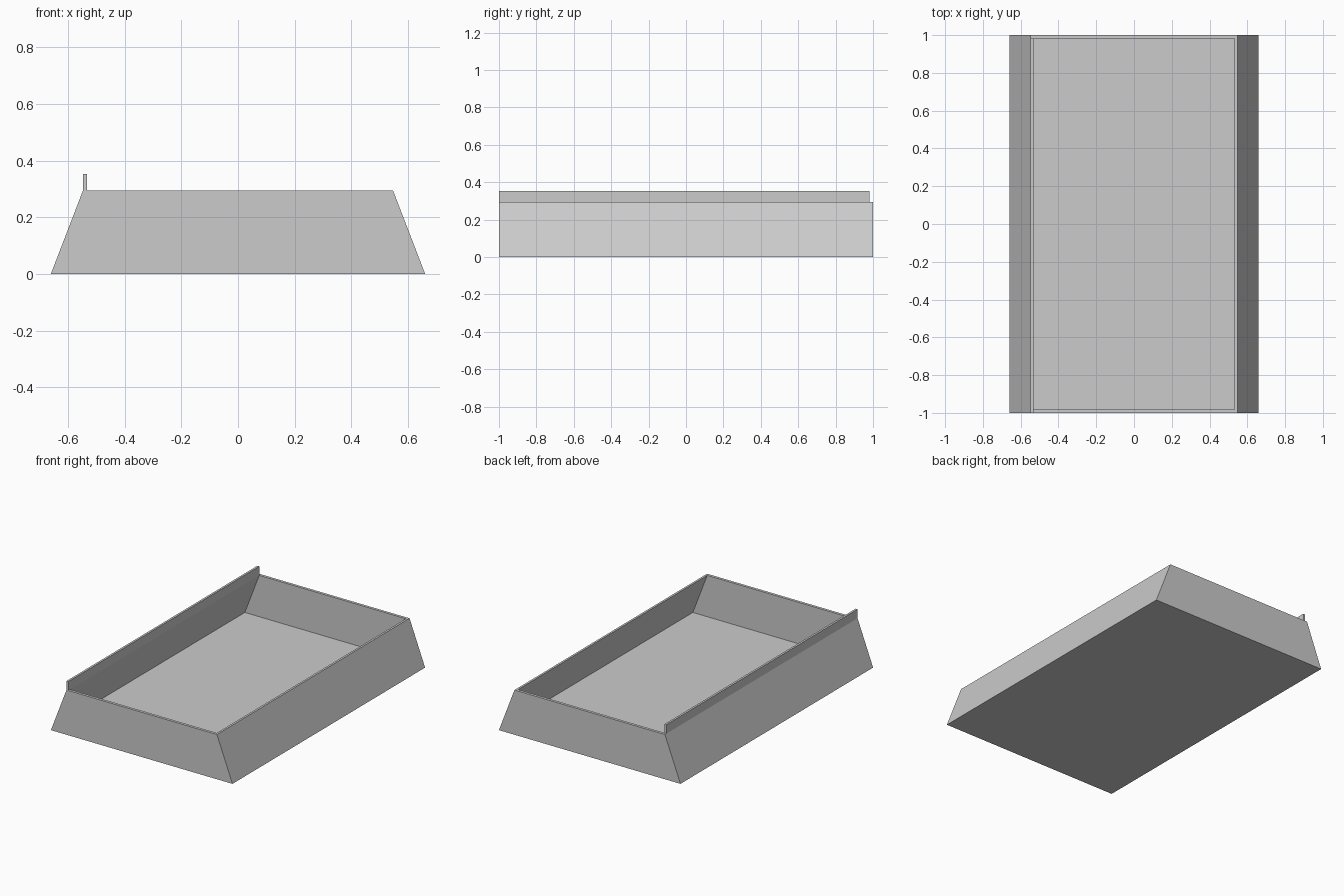
import bpy
import bmesh

cube = bpy.data.objects.get("Cube")
if cube:
    bpy.data.objects.remove(cube, do_unlink=True)

# Overall sizes
HALF_LENGTH = 1.0
BASE_HALF, RIM_HALF = 0.66, 0.547
HEIGHT, FLOOR = 0.294, 0.022
WALL_X, WALL_Y = 0.014, 0.018
LIP_TOP = 0.353

grey = bpy.data.materials.new("plain grey")
grey.use_nodes = True
colour = (0.6, 0.6, 0.6, 1)
grey.diffuse_color = colour
grey.node_tree.nodes["Principled BSDF"].inputs["Base Color"].default_value = colour


def half_width(z):
    """Outer half width of the sloping sides at height z."""
    return BASE_HALF + (RIM_HALF - BASE_HALF) * z / HEIGHT


def ring(bm, half_x, half_y, z):
    corners = ((-1, -1), (1, -1), (1, 1), (-1, 1))
    return [bm.verts.new((sx * half_x, sy * half_y, z)) for sx, sy in corners]


def finish(bm, name):
    bmesh.ops.recalc_face_normals(bm, faces=bm.faces)
    mesh = bpy.data.meshes.new(name)
    bm.to_mesh(mesh)
    bm.free()
    mesh.materials.append(grey)
    obj = bpy.data.objects.new(name, mesh)
    bpy.context.collection.objects.link(obj)
    return obj


# Hollow tray: outer base, outer rim, inner rim, inner floor
bm = bmesh.new()
inner_y = HALF_LENGTH - WALL_Y
rings = [
    ring(bm, BASE_HALF, HALF_LENGTH, 0),
    ring(bm, RIM_HALF, HALF_LENGTH, HEIGHT),
    ring(bm, RIM_HALF - WALL_X, inner_y, HEIGHT),
    ring(bm, half_width(FLOOR) - WALL_X, inner_y, FLOOR),
]
for low, high in zip(rings, rings[1:]):
    for i in range(4):
        j = (i + 1) % 4
        bm.faces.new((low[i], low[j], high[j], high[i]))
bm.faces.new(rings[0][::-1])
bm.faces.new(rings[-1])
finish(bm, "tray")

# Upright lip along the right rim, stopping short of the back wall
bm = bmesh.new()
bmesh.ops.create_cube(bm, size=1)
bmesh.ops.scale(bm, verts=bm.verts,
                vec=(WALL_X, 2 * HALF_LENGTH - WALL_Y, LIP_TOP - HEIGHT))
bmesh.ops.translate(bm, verts=bm.verts,
                    vec=(-RIM_HALF + WALL_X / 2, -WALL_Y / 2, (LIP_TOP + HEIGHT) / 2))
finish(bm, "right_lip")
